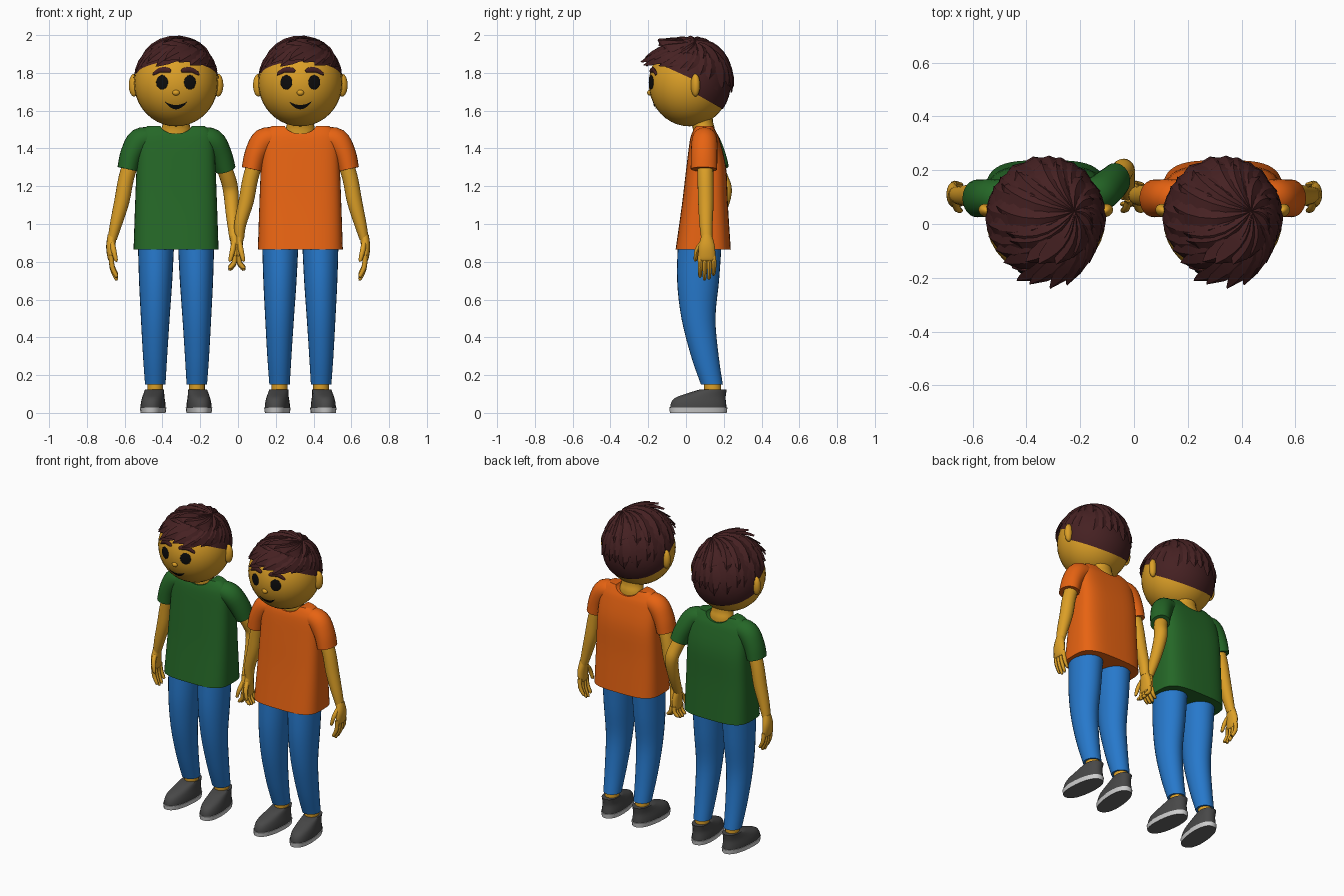
import bpy, bmesh, math, random
from mathutils import Vector, Matrix

if bpy.data.objects.get("Cube"):
    bpy.data.objects.remove(bpy.data.objects["Cube"])


def material(name, r, g, b):
    m = bpy.data.materials.new(name)
    m.use_nodes = True
    m.diffuse_color = (r, g, b, 1)
    m.node_tree.nodes["Principled BSDF"].inputs["Base Color"].default_value = (r, g, b, 1)
    return m


SKIN = material("skin", .72, .35, .02)
HAIR = material("dark_brown_hair", .06, .015, .016)
GREEN = material("green_cloth", .018, .135, .02)
ORANGE = material("orange_cloth", .8, .125, .006)
DENIM = material("blue_denim", .02, .19, .6)
SHOE = material("charcoal_shoe", .065, .065, .065)
RUBBER = material("pale_rubber", .62, .62, .62)
TREAD = material("grey_tread", .13, .13, .13)
BLACK = material("black", .004, .004, .004)

HEAD = Vector((0, .018, 1.745))
HEAD_R = Vector((.222, .215, .228))


def finish(name, bm, mats, cx, angle=.8):
    bmesh.ops.recalc_face_normals(bm, faces=bm.faces)
    me = bpy.data.meshes.new(name)
    bm.to_mesh(me)
    bm.free()
    me.shade_smooth()
    me.set_sharp_from_angle(angle=angle)
    for m in mats:
        me.materials.append(m)
    ob = bpy.data.objects.new(name, me)
    ob.location.x = cx
    bpy.context.collection.objects.link(ob)
    return ob


def spline(keys, steps):
    """Catmull-Rom through tuples of any length."""
    out = []
    for i in range(len(keys) - 1):
        p = [keys[max(0, min(len(keys) - 1, i + k))] for k in (-1, 0, 1, 2)]
        for j in range(steps):
            t = j / steps
            out.append([b + .5 * t * (c - a + t * (2 * a - 5 * b + 4 * c - d + t * (3 * (b - c) + d - a)))
                        for a, b, c, d in zip(*p)])
    return out + [list(keys[-1])]


def tube(bm, keys, steps=4, n=20, power=2, flat=False):
    """Loft of superellipse sections; each key is x, y, z, radius_u, radius_v."""
    st = spline(keys, steps)
    pts = [Vector(s[:3]) for s in st]
    rings = []
    for i, s in enumerate(st):
        u, v = Vector((1, 0, 0)), Vector((0, 1, 0))
        if not flat:
            t = (pts[min(i + 1, len(pts) - 1)] - pts[max(i - 1, 0)]).normalized()
            v = (v - t * t.y).normalized()
            u = v.cross(t)
        ring = []
        for k in range(n):
            c, d = math.cos(math.tau * k / n), math.sin(math.tau * k / n)
            c, d = (math.copysign(abs(q) ** (2 / power), q) for q in (c, d))
            ring.append(bm.verts.new(pts[i] + u * c * s[3] + v * d * s[4]))
        rings.append(ring)
    for a, b in zip(rings, rings[1:]):
        for k in range(n):
            bm.faces.new((a[k], a[(k + 1) % n], b[(k + 1) % n], b[k]))
    bm.faces.new(rings[0])
    bm.faces.new(rings[-1])


def loft(name, keys, mats, cx, **kw):
    bm = bmesh.new()
    tube(bm, keys, **kw)
    return finish(name, bm, mats, cx)


def ball(name, loc, scale, mat, cx, turn=0, planes=()):
    bm = bmesh.new()
    mx = Matrix.Translation(loc) @ Matrix.Rotation(turn, 4, 'Z') @ Matrix.Diagonal((*scale, 1))
    bmesh.ops.create_uvsphere(bm, u_segments=32, v_segments=20, radius=1, matrix=mx)
    for co, no in planes:
        bmesh.ops.bisect_plane(bm, geom=bm.verts[:] + bm.edges[:] + bm.faces[:],
                               plane_co=co, plane_no=no, clear_outer=True)
    return finish(name, bm, [mat], cx)


def face_y(x, z):
    q = 1 - (x / HEAD_R.x) ** 2 - ((z - HEAD.z) / HEAD_R.z) ** 2
    return HEAD.y - HEAD_R.y * math.sqrt(q)


def hair_locks(name, cx):
    """Pointed ridged locks sweeping out from an off-centre crown."""
    rng = random.Random(4)
    bm = bmesh.new()
    radii = Vector((.214, .222, .228))
    crown = Vector((.45, .12, .88)).normalized()
    for count, reach, ridge, width in ((24, 78, .07, .068), (15, 50, .1, .075)):
        for i in range(count):
            a = math.tau * (i + rng.uniform(-.3, .3)) / count
            front, back = max(0, -math.sin(a)), max(0, math.sin(a))
            th = math.radians(reach - 12 * front + 20 * back + rng.uniform(-5, 5))
            end = Vector((math.sin(th) * math.cos(a), math.sin(th) * math.sin(a), math.cos(th)))
            prev = None
            for j in range(8):
                t = j / 7
                bend = crown.cross(end) * .16 * math.sin(math.pi * t)
                d = (crown.lerp(end, t) + bend).normalized()
                ahead = (crown.lerp(end, t + .05) - crown.lerp(end, t)).normalized()
                side = d.cross(ahead).normalized()
                w = width * (.3 + .8 * t) * (1 - t ** 4) + .002
                lift = 1.01 + (.21 * front ** 3 + .02) * t * t
                base = HEAD + d * radii * lift
                out = d * radii
                ring = [bm.verts.new(p) for p in (base + side * w, base + out * ridge * (1 - .5 * t ** 3),
                                                  base - side * w, base - out * .05 * (1 - t * t))]
                if prev:
                    for k in range(4):
                        bm.faces.new((prev[k], prev[(k + 1) % 4], ring[(k + 1) % 4], ring[k]))
                else:
                    bm.faces.new(ring)
                prev = ring
            bm.faces.new(prev)
    finish(name, bm, [HAIR], cx, .45)


def hand(name, s, w, cx, grip):
    """Flat palm, four curled fingers and a thumb hanging from wrist w."""
    bm = bmesh.new()
    x, y, z = w
    tube(bm, [(x, y, z + .02, .024, .028), (x + s * .008, y, z - .04, .024, .044),
              (x + s * .006, y, z - .1, .018, .046), (x + s * .004, y, z - .115, .01, .04)], n=14)
    for k in range(4):
        fy = y - .036 + .024 * k
        length = (.095, .11, .105, .085)[k] * grip
        tube(bm, [(x + s * .005, fy, z - .09, .013, .013), (x, fy * 1.02, z - .1 - length * .5, .013, .012),
                  (x - s * .022, fy, z - .1 - length, .01, .009), (x - s * .025, fy, z - .105 - length, .004, .004)],
             steps=3, n=8)
    tube(bm, [(x, y - .025, z - .02, .014, .014), (x - s * .008, y - .052, z - .06, .014, .013),
              (x - s * .02, y - .06, z - .11, .01, .009), (x - s * .021, y - .06, z - .116, .004, .004)],
         steps=3, n=8)
    finish(name, bm, [SKIN], cx)


def head(who, cx):
    ball(who + "_head", HEAD, HEAD_R, SKIN, cx)
    ball(who + "_nose", (0, face_y(0, 1.695), 1.695), (.019, .014, .015), SKIN, cx)
    for s, side in ((1, "left"), (-1, "right")):
        ball(f"{who}_{side}_ear", (s * .222, .05, 1.735), (.029, .024, .06), SKIN, cx, s * .4)
        ball(f"{who}_{side}_eye", (s * .074, face_y(.074, 1.75), 1.75), (.033, .006, .038), BLACK, cx, s * .35)
        brow = [(s * x, face_y(x, z), z, r, .008) for x, z, r in
                ((.028, 1.808, .006), (.045, 1.814, .014), (.08, 1.815, .014), (.11, 1.8, .01), (.122, 1.79, .004))]
        loft(f"{who}_{side}_eyebrow", brow, [HAIR], cx, n=10)
    # Smiling mouth as a thin crescent following the face
    bm = bmesh.new()
    cols = []
    for i in range(13):
        x = .058 * (i / 6 - 1)
        k = (x / .058) ** 2
        cols.append([bm.verts.new((x, face_y(x, z) - .004, z)) for z in (1.63 + .018 * k, 1.607 + .038 * k)])
    for a, b in zip(cols, cols[1:]):
        bm.faces.new((a[0], a[1], b[1], b[0]))
    finish(who + "_mouth", bm, [BLACK], cx)
    # Close-cut hair on the scalp and nape, then loose locks
    scalp = HEAD_R * 1.02
    ball(who + "_scalp_hair", HEAD, scalp, HAIR, cx, planes=[((0, .04, 1.765), (0, -.1, -.22))])
    ball(who + "_nape_hair", HEAD, scalp, HAIR, cx,
         planes=[((0, .05, 1.69), (0, -.085, -.15)), ((0, .05, 1.7), (0, -1, 0))])
    hair_locks(who + "_hair_locks", cx)


def person(who, cx, cloth, holding):
    head(who, cx)
    # Shirt body with a scooped neckline
    shirt = loft(who + "_shirt", [
        (0, .091, .865, .225, .146), (0, .1, 1.1, .217, .122), (0, .107, 1.3, .209, .105),
        (0, .1, 1.44, .2, .08), (0, .097, 1.49, .185, .062), (0, .097, 1.52, .15, .045)],
        [cloth], cx, n=48, power=3.4, flat=True)
    cutter = loft("neckline_cutter", [(0, -.2, 1.53, .085, .05), (0, .4, 1.53, .085, .05)], [cloth], cx, steps=1, n=32)
    cutter.data.transform(Matrix.Translation((0, .1, 1.53)) @ Matrix.Diagonal((1, 1, 1, 1)))
    bm = bmesh.new()
    bmesh.ops.create_cone(bm, cap_ends=True, segments=32, radius1=1, radius2=1, depth=1, matrix=(
        Matrix.Translation((0, .1, 1.53)) @ Matrix.Diagonal((.085, 1, .052, 1)) @ Matrix.Rotation(math.pi / 2, 4, 'X')))
    bm.to_mesh(cutter.data)
    bm.free()
    mod = shirt.modifiers.new("neckline", 'BOOLEAN')
    mod.object, mod.solver = cutter, 'EXACT'
    bpy.context.view_layer.objects.active = shirt
    bpy.ops.object.modifier_apply(modifier=mod.name)
    bpy.data.objects.remove(cutter)
    loft(who + "_neck", [(0, .097, 1.44, .084, .058), (0, .095, 1.5, .078, .058), (0, .085, 1.54, .07, .058),
                         (0, .08, 1.6, .07, .06)], [SKIN], cx, flat=True)

    for s, side in ((1, "left"), (-1, "right")):
        tag = f"{who}_{side}"
        back = s == 1 and holding
        inner = back or (s == -1 and not holding)
        # Arm and sleeve; one arm bends back at the elbow to hold hands
        if back:
            sleeve = [(.12, .1, 1.455, .055, .06), (.19, .11, 1.44, .066, .068), (.235, .14, 1.37, .06, .068),
                      (.262, .165, 1.29, .054, .064)]
            arm = [(.22, .13, 1.38, .04, .04), (.272, .18, 1.25, .041, .041), (.29, .203, 1.17, .04, .04),
                   (.298, .17, 1.05, .034, .035), (.307, .11, .92, .024, .028)]
        else:
            wx = .322 if inner else .338
            sleeve = [(.12, .098, 1.455, .055, .06), (.19, .098, 1.44, .068, .068), (.235, .096, 1.37, .06, .07),
                      (.256, .095, 1.29, .055, .07)]
            arm = [(.22, .1, 1.38, .042, .042), (.262, .103, 1.25, .041, .042), (.287, .105, 1.12, .04, .041),
                   (.318, .106, 1.0, .032, .035), (wx, .11, .92, .024, .029)]
        flip = lambda keys: [(s * k[0], *k[1:]) for k in keys]
        loft(tag + "_sleeve", flip(sleeve), [cloth], cx, n=24)
        loft(tag + "_arm", flip(arm), [SKIN], cx)
        wrist = arm[-1]
        hand(tag + "_hand", s, (s * wrist[0], wrist[1], wrist[2]), cx, .55 if inner else 1)
        # Leg, ankle and shoe
        loft(tag + "_trouser_leg", flip([
            (.106, .073, .9, .096, .116), (.108, .064, .7, .088, .111), (.11, .066, .5, .076, .09),
            (.111, .1, .3, .064, .073), (.11, .137, .15, .054, .058)]), [DENIM], cx, n=28, flat=True)
        loft(tag + "_ankle", flip([(.11, .143, .09, .042, .045), (.11, .139, .18, .042, .045)]), [SKIN], cx, steps=1)
        turn = Matrix.Translation((s * .114, .14, 0)) @ Matrix.Rotation(s * .1, 4, 'Z') @ Matrix.Translation((0, -.14, 0))
        shoe = loft(tag + "_shoe", [
            (0, .065, .026, .064, .15), (0, .066, .05, .063, .147), (0, .074, .078, .058, .136),
            (0, .1, .098, .054, .112), (0, .146, .125, .05, .07)], [SHOE], cx, steps=2, n=28, power=2.3, flat=True)
        sole = loft(tag + "_sole", [(0, .065, 0, .064, .151), (0, .065, .028, .068, .155)],
                    [RUBBER, TREAD], cx, steps=1, n=28, power=2.3, flat=True)
        for p in sole.data.polygons:
            p.material_index = int(p.normal.z < -.8)
        for ob in (shoe, sole):
            ob.data.transform(turn)


person("green_shirt_child", -.328, GREEN, True)
person("orange_shirt_child", .33, ORANGE, False)
